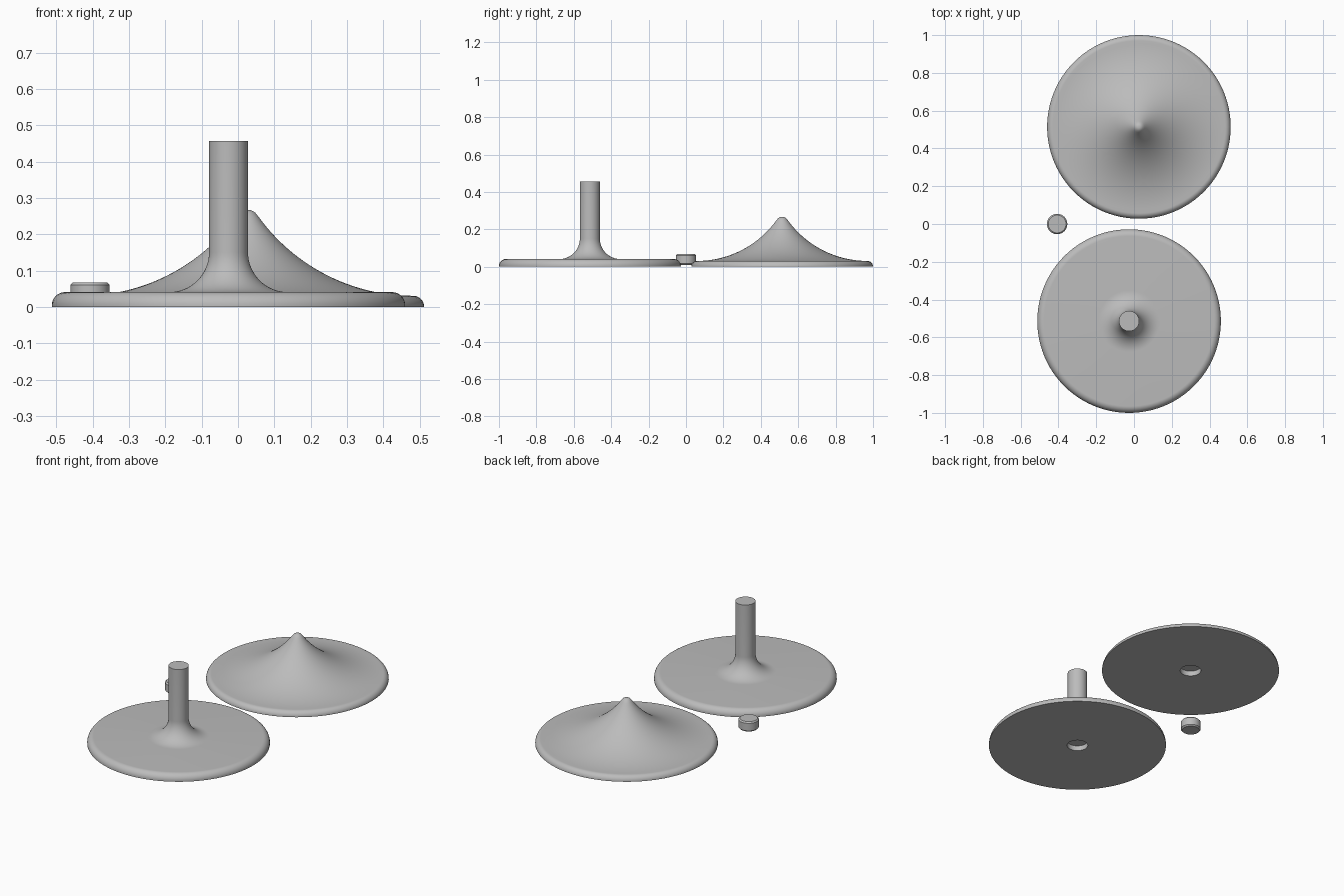
import bpy, bmesh
from math import cos, sin, radians, pi, asin, degrees
from mathutils import Vector

cube = bpy.data.objects.get("Cube")
if cube:
    bpy.data.objects.remove(cube)

grey = bpy.data.materials.new("plain_grey")
grey.use_nodes = True
colour = (0.5, 0.5, 0.5, 1)
grey.diffuse_color = colour
grey.node_tree.nodes["Principled BSDF"].inputs["Base Color"].default_value = colour


def arc(r, z, radius, start, end, steps=12):
    """Profile points on a circle centred at (r, z)."""
    angles = [radians(start + (end - start) * i / steps) for i in range(steps + 1)]
    return [(r + radius * cos(a), z + radius * sin(a)) for a in angles]


def lathe(name, profile, x, y, segments=96):
    """Turn an (r, z) profile around the vertical axis."""
    bm = bmesh.new()
    verts = [bm.verts.new((r, 0, z)) for r, z in profile]
    edges = [bm.edges.new(pair) for pair in zip(verts, verts[1:])]
    bmesh.ops.spin(bm, geom=verts + edges, cent=(0, 0, 0), axis=(0, 0, 1),
                   angle=2 * pi, steps=segments)
    bmesh.ops.remove_doubles(bm, verts=bm.verts, dist=0.00005)
    bmesh.ops.recalc_face_normals(bm, faces=bm.faces)
    mesh = bpy.data.meshes.new(name)
    bm.to_mesh(mesh)
    bm.free()
    mesh.materials.append(grey)
    obj = bpy.data.objects.new(name, mesh)
    obj.location = Vector((x, y, 0))
    bpy.context.collection.objects.link(obj)
    bpy.ops.object.select_all(action="DESELECT")
    obj.select_set(True)
    bpy.context.view_layer.objects.active = obj
    bpy.ops.object.shade_smooth_by_angle(angle=radians(30))
    return obj


RIM = 0.486
OFFSET_X, OFFSET_Y = 0.026, 0.514

# Underside shared by both discs, with the blind socket for the joining pin
socket = [(0, 0.03), (0.057, 0.03), (0.057, 0), (RIM, 0)]

# Upper half: flat disc with a filleted handle stem
top, round_edge, stem, fillet = 0.041, 0.036, 0.0535, 0.11
handle = socket + arc(RIM - round_edge, top - round_edge, round_edge, 0, 90)
handle += arc(stem + fillet, top + fillet, fillet, 270, 180, 16)
handle += [(stem, 0.457), (0, 0.457)]
lathe("handle_disc", handle, -OFFSET_X, -OFFSET_Y)

# Lower half: shallow concave cone with a rounded tip
top, round_edge, sweep, tip_start = 0.031, 0.03, 0.525, 0.03
reach = RIM - round_edge
end = 270 - degrees(asin((reach - tip_start) / sweep))
cone = socket + arc(reach, top - round_edge, round_edge, 0, 90)
cone += arc(reach, top + sweep, sweep, 270, end, 28)
cone += [(0.021, 0.26), (0.013, 0.265), (0.006, 0.267), (0, 0.267)]
lathe("cone_disc", cone, OFFSET_X, OFFSET_Y)

# Loose joining pin with chamfered ends
low, high, radius, chamfer = 0.01, 0.068, 0.054, 0.007
pin = [(0, low), (radius - chamfer, low), (radius, low + chamfer),
       (radius, high - chamfer), (radius - chamfer, high), (0, high)]
lathe("joining_pin", pin, -0.407, 0, 64)
